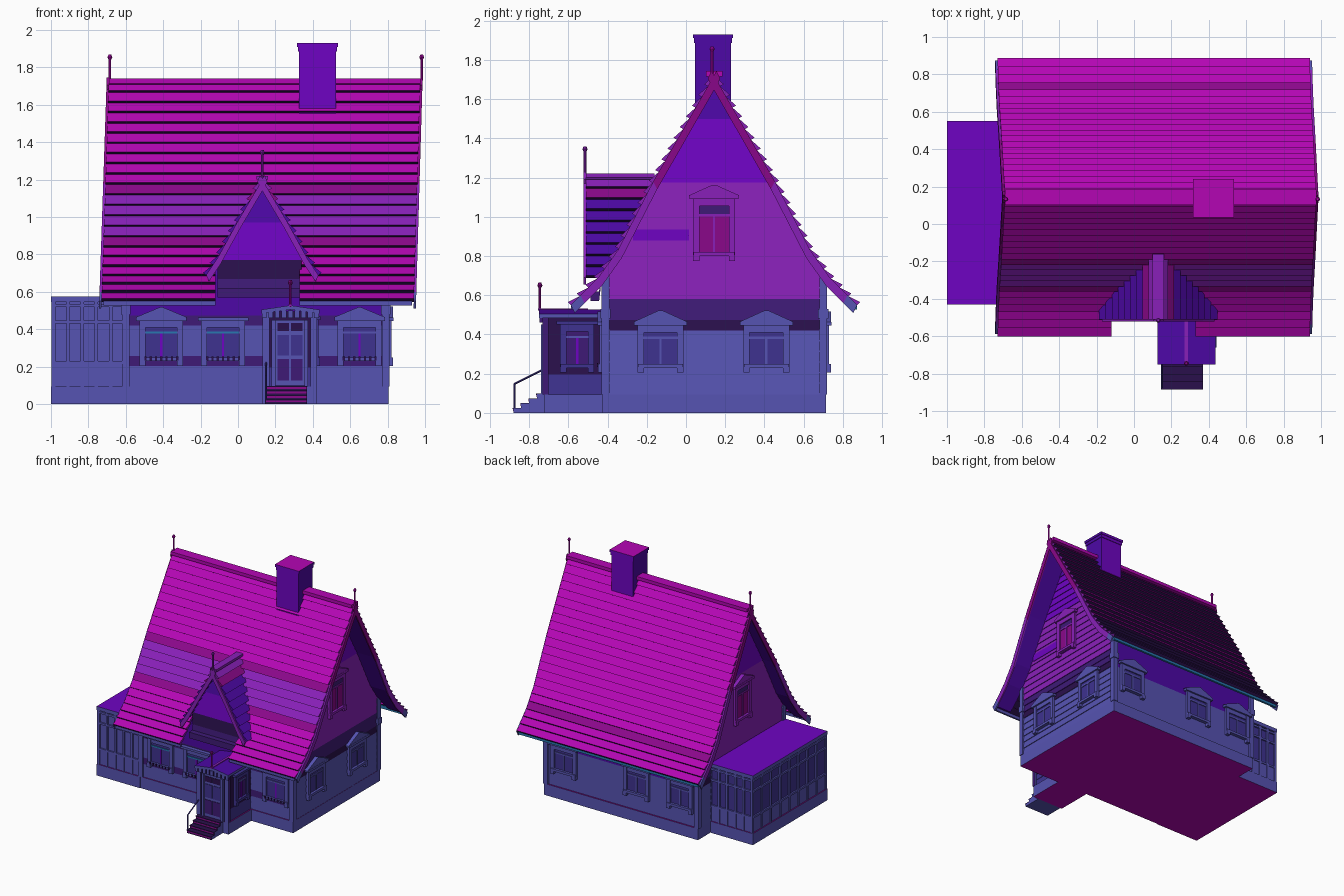
import bpy, bmesh, math
from mathutils import Vector

cube = bpy.data.objects.get("Cube")
if cube:
    bpy.data.objects.remove(cube, do_unlink=True)

COLOURS = {"magenta": (180, 6, 180), "dark_magenta": (138, 8, 138), "purple": (136, 32, 184),
           "violet": (110, 4, 194), "indigo": (77, 8, 166), "slate_blue": (86, 83, 178),
           "glass_blue": (62, 50, 144), "plum": (42, 16, 76), "deep_violet": (62, 26, 118), "teal": (40, 120, 176)}
NAMES = list(COLOURS)
MATS = []
for name, rgb in COLOURS.items():
    m = bpy.data.materials.new(name)
    m.use_nodes = True
    lin = tuple(((c / 255 + 0.055) / 1.055) ** 2.4 if c > 10 else c / 3295 for c in rgb) + (1,)
    m.diffuse_color = lin
    bsdf = m.node_tree.nodes["Principled BSDF"]
    bsdf.inputs["Base Color"].default_value = lin
    bsdf.inputs["Roughness"].default_value = 0.8
    MATS.append(m)


class Part:
    """One named object gathered from simple solids."""
    def __init__(self, name):
        self.name, self.bm = name, bmesh.new()

    def solid(self, ring_a, ring_b, mat):
        a = [self.bm.verts.new(p) for p in ring_a]
        b = [self.bm.verts.new(p) for p in ring_b]
        n = len(a)
        faces = [self.bm.faces.new(a), self.bm.faces.new(b[::-1])]
        for i in range(n):
            j = (i + 1) % n
            faces.append(self.bm.faces.new((a[i], b[i], b[j], a[j])))
        for f in faces:
            f.material_index = NAMES.index(mat)

    def box(self, x0, x1, y0, y1, z0, z1, mat, flare=0.0):
        e = flare
        low = [(x0 - e, y0 - e, z0), (x1 + e, y0 - e, z0), (x1 + e, y1 + e, z0), (x0 - e, y1 + e, z0)]
        self.solid(low, [(x0, y0, z1), (x1, y0, z1), (x1, y1, z1), (x0, y1, z1)], mat)

    def slab(self, wall, u0, u1, z0, z1, w0, w1, mat):
        self.plate(wall, [(u0, z0), (u1, z0), (u1, z1), (u0, z1)], w0, w1, mat)

    def plate(self, wall, ring, w0, w1, mat):
        self.solid([wall(u, w0, z) for u, z in ring], [wall(u, w1, z) for u, z in ring], mat)

    def rod(self, p, q, r, mat, r2=None, n=8):
        p, q = Vector(p), Vector(q)
        rot = (q - p).to_track_quat('Z', 'Y')
        circle = [Vector((math.cos(t), math.sin(t), 0)) for t in (math.tau * i / n for i in range(n))]
        self.solid([p + rot @ (c * r) for c in circle], [q + rot @ (c * (r2 or r)) for c in circle], mat)

    def close(self, rule=None):
        bmesh.ops.recalc_face_normals(self.bm, faces=self.bm.faces)
        if rule:
            for f in self.bm.faces:
                new = rule(f.normal, f.calc_center_median())
                if new:
                    f.material_index = NAMES.index(new)
        mesh = bpy.data.meshes.new(self.name)
        self.bm.to_mesh(mesh)
        self.bm.free()
        for m in MATS:
            mesh.materials.append(m)
        bpy.context.collection.objects.link(bpy.data.objects.new(self.name, mesh))


# Profile helpers: (half width, height) from the ridge down to the eave
YC, XC = 0.143, 0.115
ROOF = [(0, 1.72), (0.31, 1.18), (0.49, 0.83), (0.59, 0.69), (0.68, 0.6), (0.73, 0.55)]
DORMER = [(0, 1.2), (0.13, 0.98), (0.24, 0.78), (0.3, 0.69)]


def half_width(profile, z):
    for (d0, z0), (d1, z1) in zip(profile, profile[1:]):
        if z >= z1:
            return max(0, d0 + (d1 - d0) * (z0 - z) / (z0 - z1))
    return profile[-1][0]


def courses(profile, count):
    segs = list(zip(profile, profile[1:]))
    total = sum(math.dist(a, b) for a, b in segs)

    def at(s):
        for a, b in segs:
            length = math.dist(a, b)
            if s <= length + 1e-6:
                return Vector(a).lerp(Vector(b), s / length)
            s -= length
        return Vector(profile[-1])
    pts = [at(total * i / count) for i in range(count + 1)]
    for p, q in zip(pts, pts[1:]):
        out = Vector((p.y - q.y, q.x - p.x)).normalized()
        yield [p, q + out * 0.021, q - out * 0.004, p - out * 0.016]


def x_end(side, z):
    t = (z - 0.55) / 1.19
    return 0.94 + 0.035 * t if side > 0 else -0.73 + 0.04 * t


def front(u, w, z): return (u, -0.42 - w, z)
def back(u, w, z): return (u, 0.71 + w, z)
def right(u, w, z): return (0.80 + w, u, z)
def left(u, w, z): return (-0.61 - w, u, z)
def porch_front(u, w, z): return (u, -0.72 - w, z)
def porch_right(u, w, z): return (0.41 + w, u, z)
def veranda_left(u, w, z): return (-0.985 - w, u, z)
def veranda_front(u, w, z): return (u, -0.415 - w, z)
def veranda_back(u, w, z): return (u, 0.535 + w, z)


# Stone base, with the floor underneath and a painted ledge
base = Part("plinth")
for b in [(-0.61, 0.805, -0.425, 0.715), (-1.0, -0.6, -0.43, 0.55), (0.13, 0.42, -0.725, -0.42)]:
    base.box(*b, 0, 0.095, "slate_blue")
base.close(lambda n, c: "magenta" if n.z < -0.9 else "dark_magenta" if n.z > 0.9 else None)


# House walls laid as overlapping boards
def wall_colour(n, c):
    if abs(n.x) > 0.8:
        bands = [(0.42, "slate_blue"), (0.5, "plum"), (0.57, "deep_violet"), (1.18, "purple"),
                 (1.5, "violet"), (9, "indigo")]
    elif n.y < -0.5:
        bands = [(0.19, "slate_blue"), (0.25, "deep_violet"), (0.40, "slate_blue"), (0.47, "deep_violet"), (9, "indigo")]
    else:
        bands = [(0.43, "slate_blue"), (9, "indigo")]
    return next(m for top, m in bands if c.z < top)


walls = Part("house_walls")
STEP = 0.054
for i in range(29):
    z0 = 0.095 + STEP * i
    h0 = min(0.56, half_width(ROOF, z0) - 0.02)
    h1 = max(0.002, min(0.56, half_width(ROOF, z0 + STEP) - 0.02))
    walls.solid([(x, YC + s * h0, z0) for x, s in [(-0.613, -1), (0.803, -1), (0.803, 1), (-0.613, 1)]],
                [(x, YC + s * h1, z0 + STEP) for x, s in [(-0.607, -1), (0.797, -1), (0.797, 1), (-0.607, 1)]],
                "slate_blue")
walls.close(wall_colour)

band = Part("painted_board")
band.slab(right, -0.27, 0.015, 0.878, 0.935, 0, 0.005, "violet")
band.close()

boards = Part("corner_boards")
for x in (-0.6, 0.79):
    for y in (-0.41, 0.7):
        boards.box(x - 0.02, x + 0.02, y - 0.02, y + 0.02, 0.095, 0.7, "slate_blue")
        boards.box(x - 0.026, x + 0.026, y - 0.026, y + 0.026, 0.48, 0.53, "slate_blue")
boards.close()


# Main roof of stepped boards on both slopes, with dark lower lips
def roof_colour(n, c):
    if abs(n.x) > 0.8:
        return "purple"
    return "plum" if n.z < -0.05 else None


roof = Part("main_roof")
for row in courses(ROOF, 22):
    z = (row[0].y + row[1].y) / 2
    for s in (-1, 1):
        mat = "magenta"
        if s < 0:
            mat = "dark_magenta" if 1.13 < z < 1.2 or 0.84 < z < 0.9 else "purple" if 0.9 <= z <= 1.13 else "magenta"
        elif 0.705 < z < 0.755:
            mat = "dark_magenta"
        cuts = [(None, -0.12), (0.33, None)] if s < 0 and z < 0.76 else [(None, None)]
        for a, b in cuts:
            roof.solid([(x_end(-1, p.y) if a is None else a, YC + s * p.x, p.y) for p in row],
                       [(x_end(1, p.y) if b is None else b, YC + s * p.x, p.y) for p in row], mat)
roof.close(roof_colour)

ridge = Part("ridge_cap")
ridge.box(-0.69, 0.975, YC - 0.042, YC + 0.042, 1.715, 1.742, "magenta")
ridge.close()

fascia = Part("eave_boards")
for a, b in [(-0.72, -0.12), (0.33, 0.93)]:
    fascia.box(a, b, YC - 0.73, YC - 0.715, 0.527, 0.552, "slate_blue")
fascia.box(-0.72, 0.93, YC + 0.71, YC + 0.728, 0.528, 0.555, "teal")
fascia.close()

# Smooth lining under the gable overhangs, and barge boards crossed at the top
lining = Part("overhang_lining")
barge = Part("barge_boards")
for side, wall_x in [(-1, -0.605), (1, 0.795)]:
    for s in (-1, 1):
        for (d0, z0), (d1, z1) in zip([(0.036, 1.657)] + ROOF[1:], ROOF[1:]):
            ring = [(d0 - 0.022, z0), (d1 - 0.022, z1), (d1 - 0.034, z1), (d0 - 0.034, z0)]
            lining.solid([(wall_x, YC + s * d, z) for d, z in ring],
                         [(x_end(side, z), YC + s * d, z) for d, z in ring], "indigo")
        pts = [(-0.012, 1.745)] + ROOF
        for (d0, z0), (d1, z1) in zip(pts, pts[1:]):
            ring = [(d0, z0), (d1, z1), (d1 - 0.02, z1 - 0.04), (d0 - 0.02, z0 - 0.04)]
            mat = "slate_blue" if z1 < 0.58 else "purple" if z1 < 1 else "dark_magenta"
            barge.solid([(x_end(side, z), YC + s * d, z) for d, z in ring],
                        [(x_end(side, z) + side * 0.012, YC + s * d, z) for d, z in ring], mat)
lining.close()
barge.close()

# Dormer over the entrance side
dormer = Part("dormer_roof")
for row in courses(DORMER, 9):
    z = (row[0].y + row[1].y) / 2
    mat = "purple" if z > 1.13 else "dark_magenta" if z > 1.08 else "indigo"
    for s in (-1, 1):
        dormer.solid([(XC + 0.015 + s * p.x, -0.51, p.y) for p in row],
                     [(XC + 0.015 + s * p.x, YC - half_width(ROOF, p.y) + 0.02, p.y) for p in row], mat)
dormer.box(0.1, 0.16, -0.51, -0.16, 1.2, 1.22, "purple")
for s in (-1, 1):
    pts = [(-0.012, 1.225)] + DORMER
    for (d0, z0), (d1, z1) in zip(pts, pts[1:]):
        ring = [(d0, z0), (d1, z1), (d1 - 0.015, z1 - 0.035), (d0 - 0.015, z0 - 0.035)]
        dormer.solid([(0.13 + s * d, -0.51, z) for d, z in ring], [(0.13 + s * d, -0.522, z) for d, z in ring], "purple")
dormer.close(lambda n, c: "plum" if n.z < -0.05 and c.y > -0.5 else None)

gable = Part("dormer_wall")
for i in range(12):
    z0, z1 = 0.57 + 0.05 * i, 0.62 + 0.05 * i
    h0, h1 = (max(0.003, min(0.225, half_width(DORMER, z) - 0.012)) for z in (z0, z1))
    mat = "deep_violet" if z0 < 0.64 else "plum" if z0 < 0.74 else "violet" if z0 < 0.94 else "indigo"
    yb = YC - half_width(ROOF, z0) + 0.08
    gable.solid([(XC - h0, -0.443, z0), (XC + h0, -0.443, z0), (XC + h0, yb, z0), (XC - h0, yb, z0)],
                [(XC - h1, -0.437, z1), (XC + h1, -0.437, z1), (XC + h1, yb, z1), (XC - h1, yb, z1)], mat)
gable.close()

# Chimney with a cap
chimney = Part("chimney")
chimney.box(0.325, 0.525, 0.045, 0.23, 1.4, 1.89, "violet")
chimney.box(0.32, 0.53, 0.04, 0.235, 1.885, 1.91, "violet")
chimney.box(0.315, 0.535, 0.035, 0.24, 1.91, 1.93, "violet")
chimney.close(lambda n, c: "indigo" if abs(n.x) > 0.8 else "magenta" if n.z > 0.8 and c.z > 1.92 else None)

# Finials
finials = Part("finials")
for x, y, z, h, mat in [(-0.685, YC - 0.01, 1.73, 0.125, "magenta"), (0.982, YC - 0.01, 1.73, 0.125, "magenta"),
                        (0.13, -0.515, 1.2, 0.145, "purple"), (0.28, -0.745, 0.52, 0.13, "dark_magenta")]:
    finials.rod((x, y, z), (x, y, z + h), 0.007, mat)
    finials.rod((x, y, z + h - 0.012), (x, y, z + h), 0.008, mat, 0.013)
    finials.rod((x, y, z + h), (x, y, z + h + 0.014), 0.013, mat, 0.007)
finials.close()


# Windows: panes, casing, glazing bars, sill, brackets, pediment, optional sill studs
def window(part, wall, c, z0, z1, hw, trim, peak=0.0, lower="glass_blue", upper="glass_blue",
           post="slate_blue", rail="slate_blue", studs=False):
    zt = z0 + (z1 - z0) * 0.72
    part.slab(wall, c - hw, c + hw, z0, zt, 0, 0.008, lower)
    part.slab(wall, c - hw, c + hw, zt, z1, 0, 0.008, upper)
    for s in (-1, 1):
        a, b = sorted((c + s * hw, c + s * (hw + 0.032)))
        part.slab(wall, a, b, z0 - 0.045, z1 + 0.01, 0, 0.02, trim)
        part.slab(wall, a, b, z0 - 0.045, z0 - 0.015, 0, 0.028, trim)
    part.slab(wall, c - hw - 0.03, c + hw + 0.03, z0 - 0.02, z0, 0, 0.028, trim)
    part.slab(wall, c - hw, c + hw, z1 - 0.025, z1 + 0.01, 0, 0.018, trim)
    part.slab(wall, c - hw, c + hw, zt - 0.006, zt + 0.006, 0, 0.014, rail)
    part.slab(wall, c - 0.006, c + 0.006, z0, zt - 0.006, 0, 0.014, post)
    part.slab(wall, c - hw - 0.05, c + hw + 0.05, z1 + 0.01, z1 + 0.028, 0, 0.032, trim)
    if peak:
        part.plate(wall, [(c - hw - 0.055, z1 + 0.028), (c + hw + 0.055, z1 + 0.028), (c + 0.008, z1 + 0.028 + peak),
                          (c - 0.008, z1 + 0.028 + peak)], 0, 0.03, trim)
    if studs:
        for i in range(7):
            u = c - hw + hw * 2 * i / 6
            part.slab(wall, u - 0.006, u + 0.006, z0 - 0.016, z0 + 0.004, 0.028, 0.034, "plum")


win = Part("house_windows")
for c, peak, rail in [(-0.41, 0.055, "teal"), (-0.08, 0, "teal"), (0.65, 0.055, "slate_blue")]:
    window(win, front, c, 0.25, 0.435, 0.085, "slate_blue", peak, post="violet", rail=rail, studs=True)
for c in (-0.45, -0.05, 0.62):
    window(win, back, c, 0.25, 0.435, 0.085, "slate_blue", 0.055)
for c in (-0.13, 0.41):
    window(win, right, c, 0.25, 0.435, 0.085, "slate_blue", 0.06)
for wall in (left, right):
    window(win, wall, 0.143, 0.82, 1.08, 0.075, "purple", 0.055, "dark_magenta", "deep_violet", "purple", "purple")
window(win, porch_right, -0.555, 0.25, 0.44, 0.055, "glass_blue", lower="deep_violet", upper="deep_violet", post="violet")
win.close()

# Glazed veranda with a flat roof
veranda = Part("veranda")
veranda.box(-0.985, -0.6, -0.415, 0.535, 0.09, 0.55, "glass_blue")
for wall, u0, u1, n in [(veranda_left, -0.42, 0.54, 8), (veranda_front, -0.985, -0.605, 5), (veranda_back, -0.985, -0.605, 5)]:
    veranda.slab(wall, u0, u1, 0.095, 0.215, 0, 0.006, "slate_blue")
    for z in (0.215, 0.43, 0.52):
        veranda.slab(wall, u0, u1, z, z + 0.016, 0, 0.012, "slate_blue")
    for i in range(n + 1):
        u = u0 + (u1 - u0) * i / n
        veranda.slab(wall, u - 0.009, u + 0.009, 0.095, 0.55, 0, 0.012, "slate_blue")
veranda.box(-1.0, -0.6, -0.43, 0.55, 0.545, 0.575, "slate_blue")
veranda.close(lambda n, c: "violet" if n.z > 0.9 and c.z > 0.57 else
              "slate_blue" if n.y < -0.9 and c.z < 0.56 else None)

# Entrance porch with a low gable roof
porch = Part("porch")
for i in range(8):
    z = 0.095 + 0.05 * i
    porch.box(0.143, 0.407, -0.717, -0.4, z, z + 0.05, "glass_blue" if z < 0.15 else "plum", 0.003)
for x in (0.15, 0.405):
    porch.box(x - 0.018, x + 0.018, -0.732, -0.7, 0.095, 0.49, "slate_blue")
for s in (-1, 1):
    ring = [(0.28, 0.528), (0.28 + s * 0.155, 0.505), (0.28 + s * 0.155, 0.485), (0.28, 0.505)]
    porch.solid([(x, -0.75, z) for x, z in ring], [(x, -0.4, z) for x, z in ring], "slate_blue")
porch.box(0.27, 0.29, -0.755, -0.5, 0.525, 0.533, "purple")
for i in range(9):
    x = 0.14 + 0.035 * i
    porch.slab(porch_front, x - 0.013, x + 0.013, 0.46, 0.5, 0.012, 0.028, "slate_blue")
porch.close(lambda n, c: "indigo" if n.z > 0.9 and 0.5 < c.z < 0.525 else
            "deep_violet" if abs(n.x) > 0.9 and c.y < -0.7 else None)

door = Part("front_door")
door.slab(porch_front, 0.19, 0.365, 0.1, 0.45, 0, 0.008, "slate_blue")
for a, b in [(0.18, 0.2), (0.355, 0.375)]:
    door.slab(porch_front, a, b, 0.095, 0.45, 0, 0.02, "slate_blue")
for a, b in [(0.21, 0.273), (0.283, 0.346)]:
    for z0, z1, mat in [(0.125, 0.24, "deep_violet"), (0.26, 0.37, "glass_blue"), (0.39, 0.435, "plum")]:
        door.slab(porch_front, a, b, z0, z1, 0, 0.012, mat)
door.close()

# Steps and handrail
steps = Part("entrance_steps")
for i in range(4):
    y, z = -0.88 + 0.04 * i, 0.024 * (i + 1)
    steps.box(0.145, 0.37, y, -0.72, z - 0.024, z, "slate_blue")
    steps.box(0.145, 0.37, y - 0.004, y + 0.04, z - 0.004, z + 0.002, "plum")
    steps.box(0.15, 0.365, y - 0.003, y, z - 0.014, z - 0.005, "dark_magenta")
steps.close(lambda n, c: "plum" if n.y < -0.9 and (c.z * 1000) % 24 < 13 and c.z > 0.005 else None)

rail = Part("handrail")
rail.rod((0.15, -0.875, 0), (0.15, -0.875, 0.15), 0.005, "glass_blue")
rail.rod((0.15, -0.875, 0.148), (0.15, -0.72, 0.225), 0.005, "glass_blue")
rail.close()
